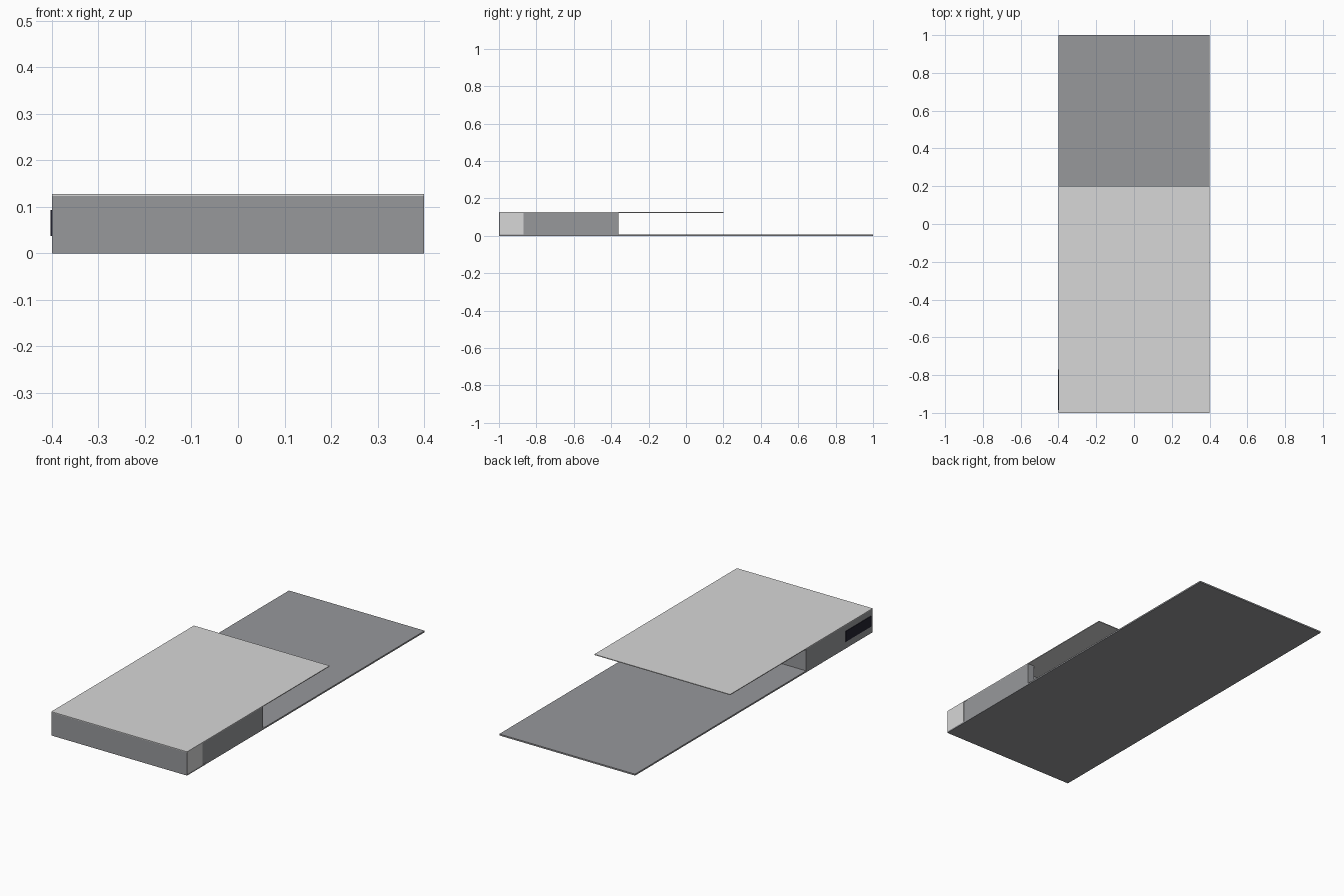
import bpy

if "Cube" in bpy.data.objects:
    bpy.data.objects.remove(bpy.data.objects["Cube"])


def material(name, colour):
    m = bpy.data.materials.new(name)
    m.diffuse_color = (*colour, 1.0)
    m.use_nodes = True
    m.node_tree.nodes["Principled BSDF"].inputs["Base Color"].default_value = m.diffuse_color
    return m


LIGHT = material("light_plaster", (0.68, 0.68, 0.68))
GREY = material("grey_concrete", (0.31, 0.315, 0.33))
GLASS = material("dark_glass", (0.016, 0.016, 0.03))


def box(name, x, y, z, mat):
    """Box from (low, high) ranges on each axis."""
    lo, hi = zip(x, y, z)
    verts = [(a, b, c) for a in (lo[0], hi[0]) for b in (lo[1], hi[1]) for c in (lo[2], hi[2])]
    faces = [(0, 1, 3, 2), (4, 6, 7, 5), (0, 4, 5, 1), (2, 3, 7, 6), (0, 2, 6, 4), (1, 5, 7, 3)]
    mesh = bpy.data.meshes.new(name)
    mesh.from_pydata(verts, [], faces)
    mesh.materials.append(mat)
    obj = bpy.data.objects.new(name, mesh)
    bpy.context.collection.objects.link(obj)
    return obj


FLOOR, CEIL, TOP = 0.008, 0.123, 0.127
W, T = 0.4, 0.04          # half width, wall thickness
wall_z = (FLOOR, CEIL)

# Floor terrace and overhanging roof
box("floor_slab", (-W, W), (-1, 1), (0, FLOOR), GREY)
box("roof_slab", (-W, W), (-1, 0.2), (CEIL, TOP), LIGHT)

# Front wall
box("front_wall", (-W, W), (-1, -0.995), wall_z, GREY)

# Right wall: light corner, narrow post, long panel
box("right_corner_wall", (W - T, W), (-0.995, -0.87), wall_z, LIGHT)
box("right_post", (W - T, W - 0.001), (-0.87, -0.84), wall_z, GREY)
box("right_wall", (W - T, W), (-0.84, -0.36), wall_z, GREY)

# Left wall in two sections, with a window plate on the front one
box("left_front_wall", (-W, -W + T), (-0.995, -0.76), wall_z, GREY)
box("left_rear_wall", (-W, -W + T), (-0.76, -0.44), wall_z, GREY)
box("left_window", (-W - 0.003, -W + 0.003), (-0.985, -0.77), (0.037, 0.093), GLASS)

# Rear cross wall under the roof
box("rear_wall", (-W + T, W - T), (-0.48, -0.44), wall_z, GREY)
